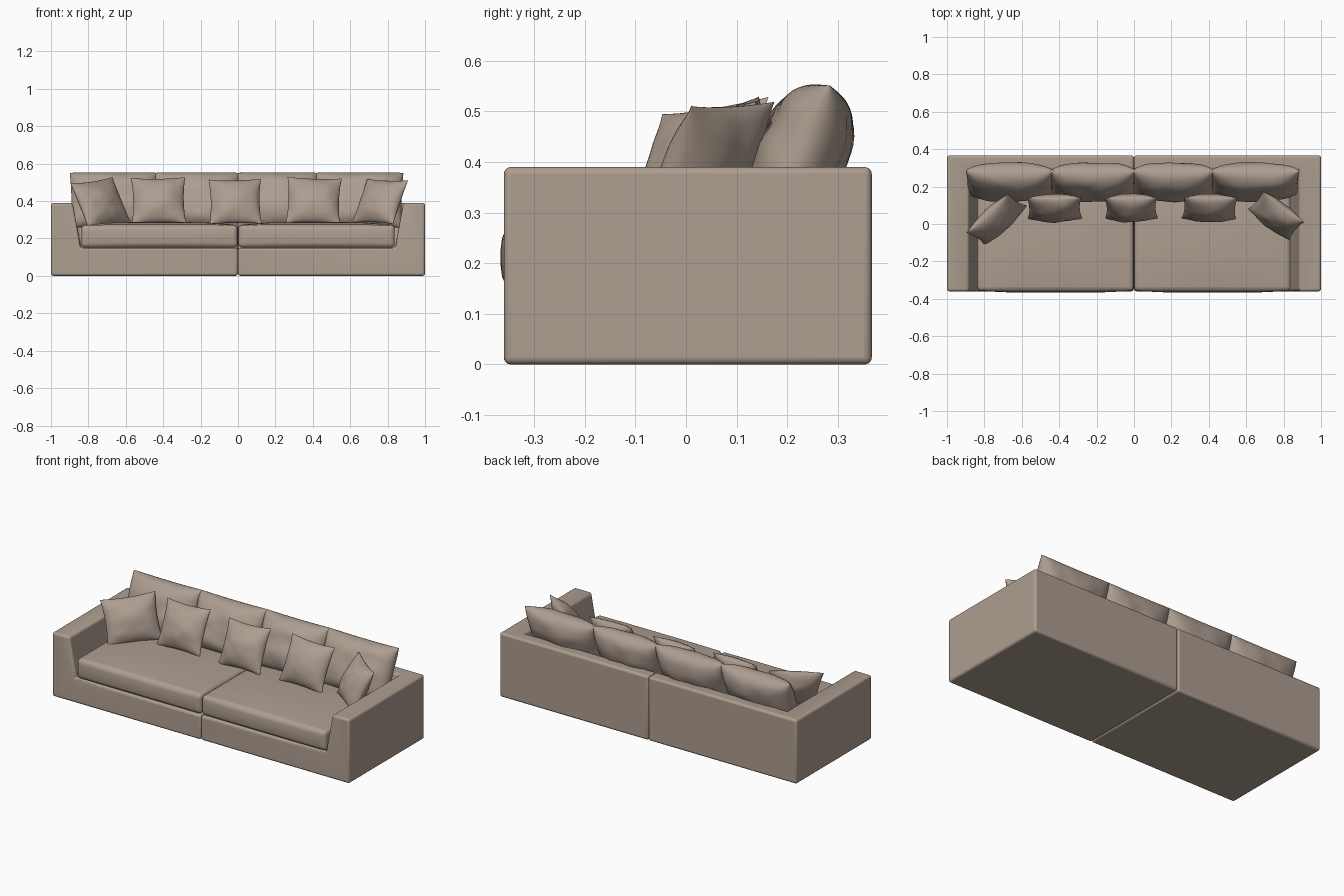
import bpy, bmesh, math
from mathutils import Matrix, Vector, noise

cube = bpy.data.objects.get("Cube")
if cube:
    bpy.data.objects.remove(cube)

fabric = bpy.data.materials.new("taupe fabric")
fabric.use_nodes = True
COLOR = (0.42, 0.34, 0.28, 1)
fabric.diffuse_color = COLOR
fabric.node_tree.nodes["Principled BSDF"].inputs["Base Color"].default_value = COLOR


def add_object(name, bm):
    bmesh.ops.recalc_face_normals(bm, faces=bm.faces)
    mesh = bpy.data.meshes.new(name)
    bm.to_mesh(mesh)
    bm.free()
    mesh.materials.append(fabric)
    obj = bpy.data.objects.new(name, mesh)
    bpy.context.collection.objects.link(obj)
    return obj


def smooth(obj, angle=50):
    bpy.ops.object.select_all(action="DESELECT")
    obj.select_set(True)
    bpy.context.view_layer.objects.active = obj
    bpy.ops.object.shade_smooth_by_angle(angle=math.radians(angle))


def box(low, high):
    bm = bmesh.new()
    bmesh.ops.create_cube(bm, size=1)
    low, high = Vector(low), Vector(high)
    for v in bm.verts:
        v.co = (low + high) / 2 + Matrix.Diagonal(high - low) @ v.co
    return bm


def add_bevel(obj, width, segments):
    mod = obj.modifiers.new("rounded edges", "BEVEL")
    mod.width, mod.segments = width, segments
    mod.limit_method = "ANGLE"
    mod.angle_limit = math.radians(40)


def add_mirror(obj):
    obj.modifiers.new("other half", "MIRROR").use_mirror_merge = False


# Seat well: widens upwards so the arms and back slope
bm = box((-0.5, -0.6, 0.15), (0.84, 0.23, 0.45))
for v in bm.verts:
    if v.co.z > 0.3:
        v.co.x += 0.055 if v.co.x > 0 else 0
        v.co.y += 0.075 if v.co.y > 0 else 0
well = add_object("seat_well_cutter", bm)
well.hide_render = True
well.hide_set(True)

# Frame: one half with arm and back, mirrored with a centre seam
frame = add_object("sofa_frame", box((0.0005, -0.36, 0), (1, 0.367, 0.39)))
cut = frame.modifiers.new("seat well", "BOOLEAN")
cut.operation, cut.object, cut.solver = "DIFFERENCE", well, "EXACT"
add_bevel(frame, 0.014, 4)
add_mirror(frame)
smooth(frame)

# Seat cushions: crowned top, bulging front
bm = box((0.002, -0.358, 0.151), (0.838, 0.24, 0.272))
bmesh.ops.subdivide_edges(bm, edges=bm.edges[:], cuts=4, use_grid_fill=True)
for v in bm.verts:
    u = (v.co.x - 0.42) / 0.418
    w = (v.co.y + 0.059) / 0.299
    h = (v.co.z - 0.2115) / 0.0605
    if h > 0.99:
        v.co.z += 0.016 * (1 - u ** 4) * (1 - w ** 4)
    if w < -0.99:
        v.co.y -= 0.009 * (1 - h * h) * (1 - u ** 4)
seat = add_object("seat_cushions", bm)
add_bevel(seat, 0.022, 4)
add_mirror(seat)
smooth(seat, 40)


def pillow(name, centre, size, lean, yaw=0, roll=0, waist=0.07, plump=0.6, power=2, flare=0, cells=28):
    """Two bulging panels joined along a seam, with pulled-in sides."""
    bm = bmesh.new()
    for side in (-1, 1):
        made = bmesh.ops.create_grid(bm, x_segments=cells, y_segments=cells, size=1)
        for v in made["verts"]:
            u, w = (math.sin(c * math.pi / 2) for c in v.co.xy)
            bulge = max(0, (1 - abs(u) ** power) * (1 - abs(w) ** power)) ** plump
            crease = noise.noise(Vector((u * 2.2, w * 2.2, side * 3)) + Vector(centre) * 9)
            x = u * (1 - waist * (1 - w * w)) * (1 + flare * w)
            z = w * (1 - waist * (1 - u * u))
            v.co = (x * size[0] / 2, side * bulge * size[1] / 2 * (1 + 0.12 * crease), z * size[2] / 2)
    bmesh.ops.remove_doubles(bm, verts=bm.verts, dist=0.00005)
    obj = add_object(name, bm)
    turn = [Matrix.Rotation(math.radians(a), 4, axis) for a, axis in ((yaw, "Z"), (-lean, "X"), (-roll, "Y"))]
    obj.matrix_world = Matrix.Translation(centre) @ turn[0] @ turn[1] @ turn[2]
    smooth(obj, 60)


# Back cushions, leaning over the back rail
edges = (-0.89, -0.44, 0, 0.42, 0.875)
for i, (a, b) in enumerate(zip(edges, edges[1:])):
    pillow(f"back_cushion_{i + 1}", ((a + b) / 2, 0.225, 0.405), (b - a + 0.012, 0.17, 0.315),
           22, waist=0.025, plump=0.5, power=3, flare=0.015)

# Throw pillows: centre, (width, height), lean, yaw, roll
throws = [
    ((-0.735, 0.025, 0.39), 0.31, 0.27, 25, 40, 7),
    ((-0.425, 0.085, 0.403), 0.29, 0.27, 25, 0, 1),
    ((-0.015, 0.085, 0.397), 0.28, 0.265, 25, 0, 1),
    ((0.405, 0.085, 0.403), 0.29, 0.27, 25, 0, -2),
    ((0.76, 0.045, 0.398), 0.275, 0.265, 28, -36, -2),
]
for i, (centre, width, height, lean, yaw, roll) in enumerate(throws):
    pillow(f"throw_pillow_{i + 1}", centre, (width, 0.13, height), lean, yaw, roll)
